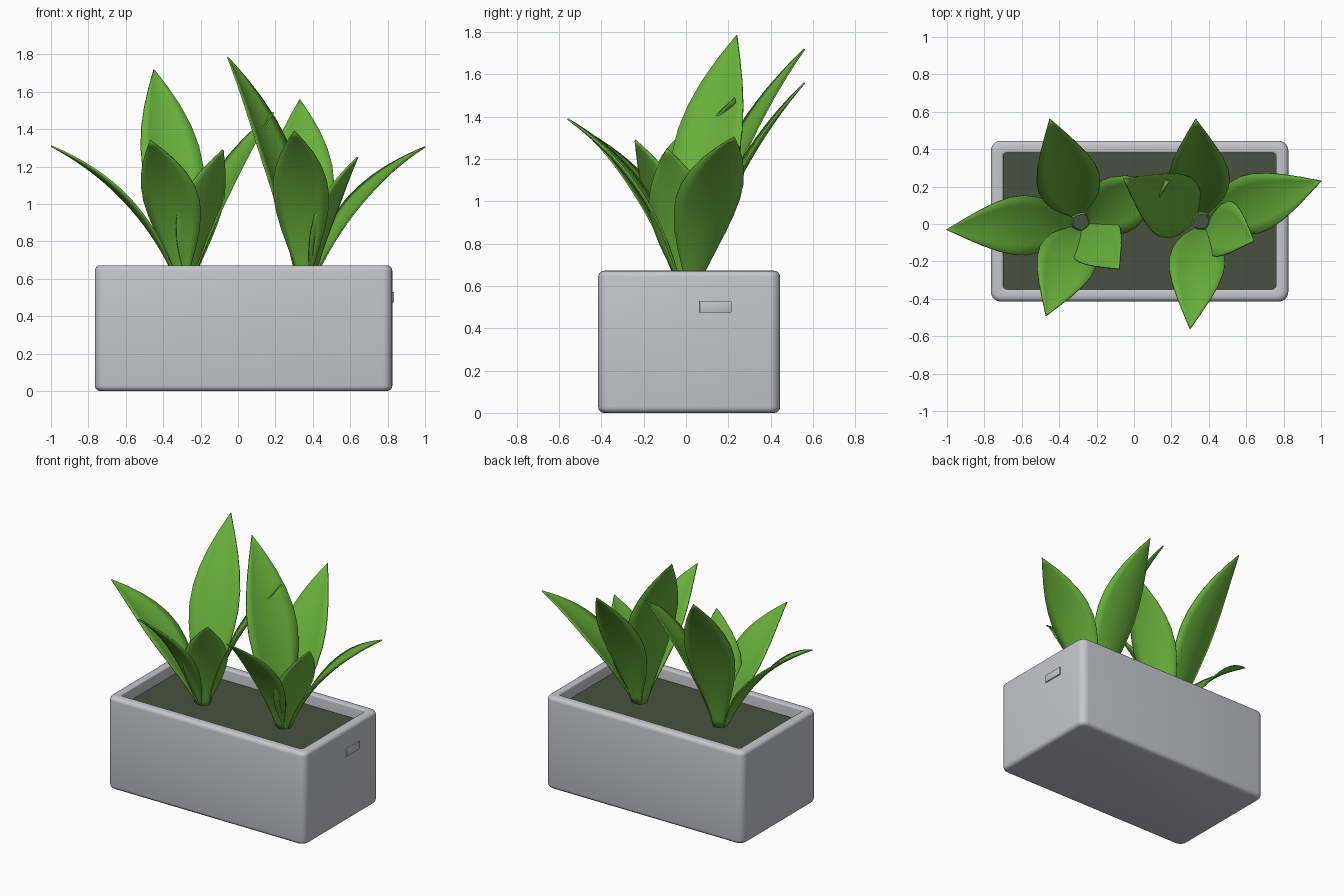
import bpy, bmesh, math
from mathutils import Vector

if "Cube" in bpy.data.objects:
    bpy.data.objects.remove(bpy.data.objects["Cube"])


def material(name, rgb):
    m = bpy.data.materials.new(name)
    m.diffuse_color = (*rgb, 1)
    m.use_nodes = True
    m.node_tree.nodes["Principled BSDF"].inputs["Base Color"].default_value = m.diffuse_color
    return m


STONE = material("pale_grey", (0.56, 0.57, 0.60))
SOIL = material("dark_soil", (0.062, 0.082, 0.050))
GREEN = material("leaf_green", (0.14, 0.44, 0.043))


def make_object(name, bm, mat, angle=40):
    bmesh.ops.recalc_face_normals(bm, faces=bm.faces)
    mesh = bpy.data.meshes.new(name)
    bm.to_mesh(mesh)
    bm.free()
    mesh.materials.append(mat)
    ob = bpy.data.objects.new(name, mesh)
    bpy.context.collection.objects.link(ob)
    bpy.ops.object.select_all(action='DESELECT')
    ob.select_set(True)
    bpy.context.view_layer.objects.active = ob
    bpy.ops.object.shade_smooth_by_angle(angle=math.radians(angle))
    return ob


def rounded_ring(bm, hx, hy, r, z, center, steps=5):
    """One rounded-rectangle loop of vertices."""
    ring = []
    for q, (sx, sy) in enumerate([(1, 1), (-1, 1), (-1, -1), (1, -1)]):
        for i in range(steps + 1):
            a = math.pi / 2 * (q + i / steps)
            ring.append(bm.verts.new((center[0] + sx * (hx - r) + r * math.cos(a),
                                      center[1] + sy * (hy - r) + r * math.sin(a), z)))
    return ring


def loft(bm, rings):
    for a, b in zip(rings, rings[1:]):
        for i in range(len(a)):
            j = (i + 1) % len(a)
            bm.faces.new((a[i], a[j], b[j], b[i]))


# Planter: outer wall, rounded rim, inner wall and inner floor
CENTER, HX, HY, TOP, B = (0.03, 0.015), 0.795, 0.43, 0.672, 0.028
SOIL_Z, WALL = 0.59, 0.066
profile = []                                   # (inset, z)
arc = [math.pi / 2 * i / 4 for i in range(5)]
profile += [(B - B * math.sin(a), B - B * math.cos(a)) for a in arc]
profile += [(B - B * math.cos(a), TOP - B + B * math.sin(a)) for a in arc]
rim = 0.012
profile += [(WALL - rim + rim * math.sin(a), TOP - rim + rim * math.cos(a)) for a in arc]
profile += [(WALL, SOIL_Z - 0.03)]
bm = bmesh.new()
rings = [rounded_ring(bm, HX - d, HY - d, max(0.052 - d * 0.5, 0.02), z, CENTER)
         for d, z in profile]
loft(bm, rings)
bm.faces.new(rings[0])
bm.faces.new(rings[-1])
make_object("planter_box", bm, STONE)

# Soil surface filling the planter
bm = bmesh.new()
rings = [rounded_ring(bm, HX - WALL, HY - WALL, 0.02, z, CENTER)
         for z in (SOIL_Z - 0.02, SOIL_Z)]
loft(bm, rings)
bm.faces.new(rings[0])
bm.faces.new(rings[1])
make_object("soil", bm, SOIL)

# Small raised plate on the right end
bm = bmesh.new()
bmesh.ops.create_cube(bm, size=1)
for v in bm.verts:
    v.co = Vector((0.825 + v.co.x * 0.018, 0.14 + v.co.y * 0.152, 0.502 + v.co.z * 0.056))
bmesh.ops.bevel(bm, geom=bm.edges[:], offset=0.004, segments=2, affect='EDGES', profile=0.5)
make_object("side_plate", bm, STONE)

# Half-width of a leaf along its length, as a fraction of the widest point
WIDTH = [(0, 0.17), (0.1, 0.36), (0.2, 0.59), (0.3, 0.79), (0.4, 0.93), (0.5, 1.0),
         (0.6, 0.96), (0.7, 0.82), (0.8, 0.6), (0.9, 0.32), (1, 0.004)]


def width_at(t):
    for (t0, w0), (t1, w1) in zip(WIDTH, WIDTH[1:]):
        if t <= t1:
            return w0 + (w1 - w0) * (t - t0) / (t1 - t0)
    return WIDTH[-1][1]


def leaf(name, root, tip, width, arch, rows=20, cols=6):
    """Blade arching from the root to the tip, slightly cupped across."""
    tip = Vector(tip)
    out = Vector((tip.x - root[0], tip.y - root[1], 0)).normalized()
    base = Vector((root[0], root[1], SOIL_Z - 0.01)) + out * 0.04
    chord = tip - base
    side = Vector((-out.y, out.x, 0))
    up = chord.normalized().cross(side)
    ctrl = (base + tip) / 2 + up * arch * chord.length
    bm = bmesh.new()
    grid = []
    for i in range(rows + 1):
        t = i / rows
        p = base * (1 - t) ** 2 + ctrl * 2 * t * (1 - t) + tip * t * t
        tangent = ((ctrl - base) * (1 - t) + (tip - ctrl) * t).normalized()
        normal = tangent.cross(side)
        h = width * 0.5 * width_at(t)
        row = []
        for j in range(cols + 1):
            u = 2 * j / cols - 1
            row.append(bm.verts.new(p + side * h * u + normal * 0.16 * h * (u * u - 0.3)))
        grid.append(row)
    for a, b in zip(grid, grid[1:]):
        for j in range(cols):
            bm.faces.new((a[j], a[j + 1], b[j + 1], b[j]))
    ob = make_object(name, bm, GREEN, 60)
    mod = ob.modifiers.new("thickness", 'SOLIDIFY')
    mod.thickness = 0.008
    mod.offset = 0


# Two plants of five leaves: (part, tip, width, arch)
LEFT = [("outer", (-1.0, -0.03, 1.31), 0.32, 0.19),
        ("back", (-0.45, 0.56, 1.72), 0.34, 0.13),
        ("inner", (0.19, 0.23, 1.49), 0.31, 0.14),
        ("front", (-0.47, -0.49, 1.34), 0.32, 0.19),
        ("short", (-0.08, -0.24, 1.29), 0.30, 0.12)]
RIGHT = [("outer", (1.0, 0.23, 1.305), 0.32, 0.19),
         ("back", (0.33, 0.56, 1.56), 0.33, 0.13),
         ("inner", (-0.055, 0.24, 1.785), 0.36, 0.13),
         ("front", (0.30, -0.56, 1.39), 0.30, 0.20),
         ("short", (0.64, -0.09, 1.25), 0.31, 0.12)]
for plant, root, leaves in (("left", (-0.285, 0.01), LEFT), ("right", (0.36, 0.015), RIGHT)):
    for part, tip, width, arch in leaves:
        leaf(f"{plant}_plant_{part}_leaf", root, tip, width, arch)
